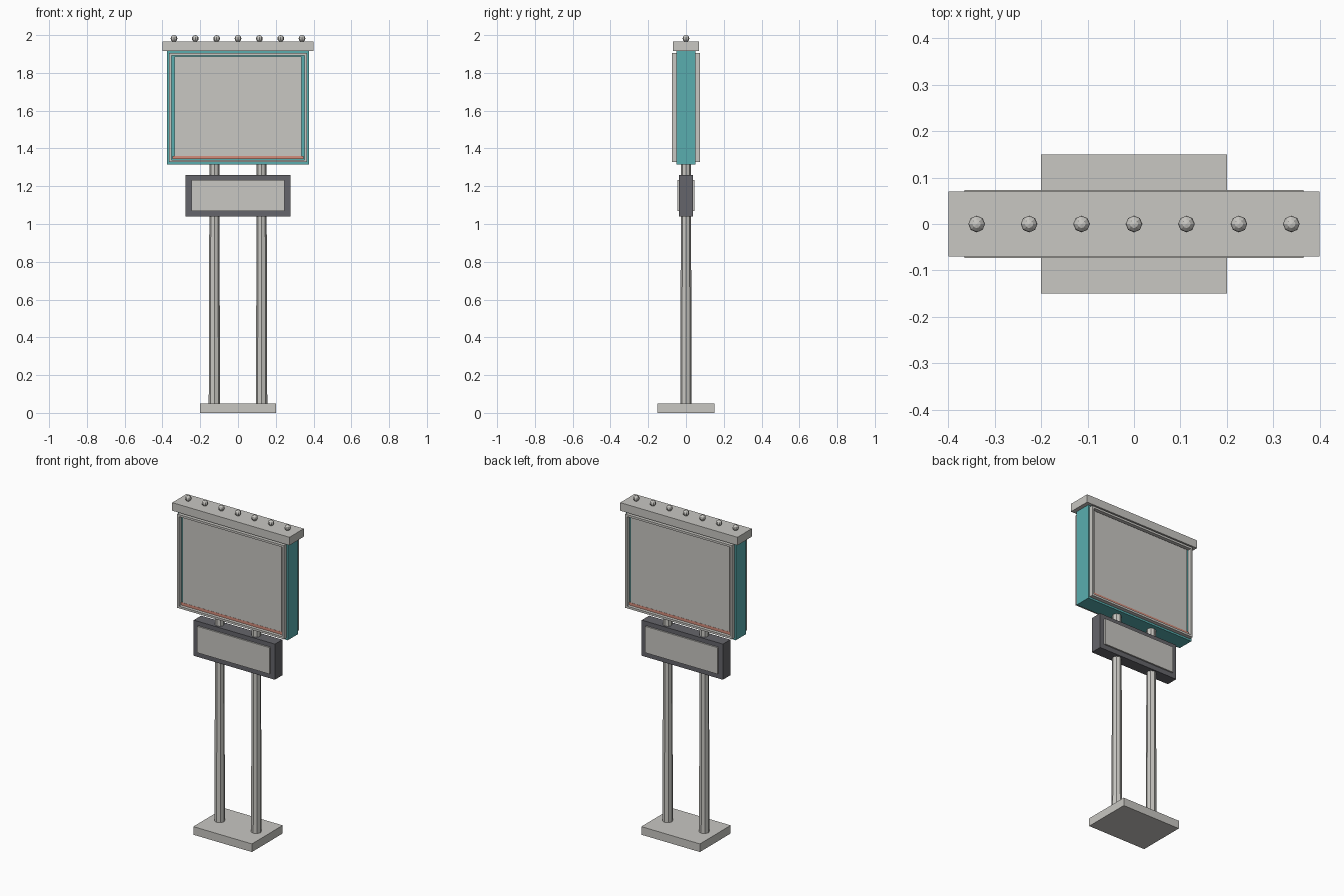
import bpy
import bmesh
from mathutils import Matrix, Vector

cube = bpy.data.objects.get("Cube")
if cube:
    bpy.data.objects.remove(cube, do_unlink=True)


def material(name, rgb):
    mat = bpy.data.materials.new(name)
    mat.use_nodes = True
    mat.diffuse_color = (*rgb, 1)
    mat.node_tree.nodes["Principled BSDF"].inputs["Base Color"].default_value = (*rgb, 1)
    return mat


grey = material("pale_grey", (0.58, 0.57, 0.54))
teal = material("teal", (0.1, 0.42, 0.43))
dark = material("dark_grey", (0.13, 0.13, 0.145))
coral = material("coral", (0.66, 0.27, 0.2))


def finish(name, bm, mat):
    bmesh.ops.recalc_face_normals(bm, faces=bm.faces[:])
    mesh = bpy.data.meshes.new(name)
    bm.to_mesh(mesh)
    bm.free()
    mesh.materials.append(mat)
    obj = bpy.data.objects.new(name, mesh)
    bpy.context.collection.objects.link(obj)


def box(name, half_x, y, z, mat):
    """Box centred on x, spanning the (low, high) pairs y and z."""
    bm = bmesh.new()
    size = Vector((2 * half_x, y[1] - y[0], z[1] - z[0]))
    centre = Vector((0, (y[0] + y[1]) / 2, (z[0] + z[1]) / 2))
    bmesh.ops.create_cube(bm, size=1, matrix=Matrix.LocRotScale(centre, None, size))
    finish(name, bm, mat)


def ring(name, half_x, y, z, width, mat):
    """Rectangular frame, open through the middle along y."""
    bm = bmesh.new()
    loops = []
    for inset, depth in ((0, y[0]), (0, y[1]), (width, y[1]), (width, y[0])):
        hx, lo, hi = half_x - inset, z[0] + inset, z[1] - inset
        corners = ((-hx, lo), (hx, lo), (hx, hi), (-hx, hi))
        loops.append([bm.verts.new((cx, depth, cz)) for cx, cz in corners])
    for i, a in enumerate(loops):
        b = loops[(i + 1) % 4]
        for j in range(4):
            k = (j + 1) % 4
            bm.faces.new((a[j], a[k], b[k], b[j]))
    finish(name, bm, mat)


# Base and the two posts
box("base", 0.2, (-0.15, 0.15), (0, 0.05), grey)
for side, x in (("left", 0.125), ("right", -0.125)):
    bm = bmesh.new()
    bmesh.ops.create_cone(bm, cap_ends=True, segments=8, radius1=0.03, radius2=0.026,
                          depth=1.28, matrix=Matrix.Translation((x, 0, 0.69)))
    finish(side + "_post", bm, grey)

# Main cabinet, its cap and the small lower sign
box("cabinet", 0.375, (-0.05, 0.05), (1.315, 1.915), teal)
box("cap", 0.4, (-0.07, 0.07), (1.915, 1.965), grey)
box("lower_sign", 0.277, (-0.036, 0.036), (1.04, 1.26), dark)

# Display faces on both sides
for side, s in (("front", -1), ("back", 1)):
    def span(a, b):
        return tuple(sorted((s * a, s * b)))
    box(side + "_panel", 0.337, span(0.05, 0.058), (1.36, 1.887), grey)
    box(side + "_coral_strip", 0.347, span(0.05, 0.059), (1.343, 1.36), coral)
    ring(side + "_frame", 0.365, span(0.05, 0.073), (1.327, 1.905), 0.013, grey)
    box(side + "_lower_panel", 0.247, span(0.036, 0.045), (1.07, 1.233), grey)

# Row of bulbs on the cap
for i in range(7):
    bm = bmesh.new()
    bmesh.ops.create_uvsphere(bm, u_segments=8, v_segments=6, radius=0.018,
                              matrix=Matrix.Translation(((i - 3) * 0.113, 0, 1.982)))
    finish("bulb_%d" % (i + 1), bm, grey)
